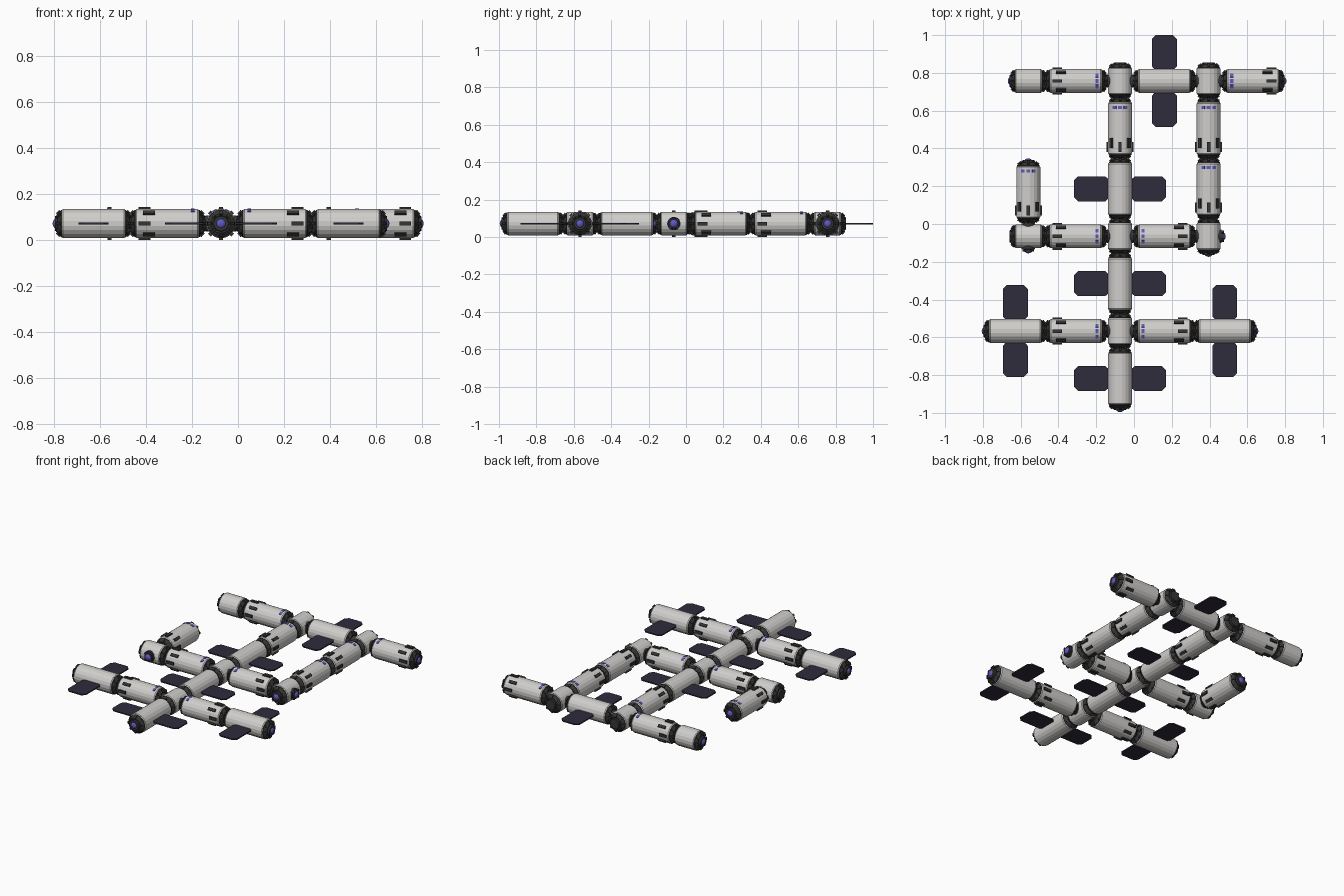
import bpy, bmesh, math
from mathutils import Matrix, Vector

if "Cube" in bpy.data.objects:
    bpy.data.objects.remove(bpy.data.objects["Cube"])

ZC, R = 0.0715, 0.064          # axis height, hull radius
L, A, B = 0.32, 0.0745, 0.091  # module length, node half width, node half length


def material(name, rgb):
    m = bpy.data.materials.new(name)
    m.diffuse_color = (*rgb, 1)
    m.use_nodes = True
    m.node_tree.nodes["Principled BSDF"].inputs["Base Color"].default_value = m.diffuse_color
    return m


HULL = material("hull_light_grey", (0.63, 0.62, 0.60))
DARK = material("fitting_dark_grey", (0.035, 0.035, 0.035))
PANEL = material("panel_dark_violet", (0.028, 0.025, 0.045))
BLUE = material("glass_blue", (0.11, 0.10, 0.55))


def finish(bm, name, mat, M, smooth=False):
    bmesh.ops.recalc_face_normals(bm, faces=bm.faces[:])
    me = bpy.data.meshes.new(name)
    bm.to_mesh(me)
    bm.free()
    me.transform(M)
    me.materials.append(mat)
    for p in me.polygons:
        p.use_smooth = smooth
    ob = bpy.data.objects.new(name, me)
    bpy.context.collection.objects.link(ob)


def lathe(bm, prof, n=20):
    """Closed solid turned around local X from (x, radius) points."""
    rings = []
    for x, r in prof:
        rings.append([bm.verts.new((x, r * math.cos((k + .5) * math.tau / n),
                                    r * math.sin((k + .5) * math.tau / n))) for k in range(n)])
    for a, b in zip(rings, rings[1:]):
        for k in range(n):
            bm.faces.new((a[k], a[(k + 1) % n], b[(k + 1) % n], b[k]))
    bm.faces.new(rings[0])
    bm.faces.new(rings[-1])


def box(bm, size, M):
    bmesh.ops.create_cube(bm, size=1, matrix=M @ Matrix.Diagonal((*size, 1)))


def around_x(deg):
    return Matrix.Rotation(math.radians(deg), 4, 'X')


def hull(name, M, half):
    bm = bmesh.new()
    lathe(bm, [(-half, R - .003), (-half + .004, R), (half - .004, R), (half, R - .003)])
    finish(bm, name + "_hull", HULL, M)


def end_cap(name, M, end, dome):
    """Dark cone with clamps at local +X, optional blue dome."""
    bm = bmesh.new()
    lathe(bm, [(end - .026, R - .003), (end - .019, R - .004), (end - .004, .042),
               (end - .004, .034), (end + .008, .032)])
    for k in range(8):
        box(bm, (.022, .013, .012), around_x(k * 45) @ Matrix.Translation((end - .008, 0, .047))
            @ Matrix.Rotation(math.radians(50), 4, 'Y'))
    finish(bm, name + "_end_cap", DARK, M)
    if dome:
        add_dome(name, M, end)


def add_dome(name, M, end):
    bm = bmesh.new()
    bmesh.ops.create_uvsphere(bm, u_segments=16, v_segments=10, radius=.026,
                              matrix=Matrix.Translation((end - .008, 0, 0)))
    finish(bm, name + "_dome", BLUE, M, True)


def side_port(name, M, dome):
    """Short docking collar on the side of a node, local +X outward."""
    bm = bmesh.new()
    lathe(bm, [(.045, .036), (A - .007, .036), (A - .005, .030), (A + .004, .028)], 16)
    for k in range(4):
        box(bm, (.016, .014, .010), around_x(45 + k * 90) @ Matrix.Translation((A - .002, 0, .030)))
    finish(bm, name + "_side_port", DARK, M)
    if dome:
        add_dome(name, M, A - .002)


def frame(x, y, deg):
    return Matrix.Translation((x, y, ZC)) @ Matrix.Rotation(math.radians(deg), 4, 'Z')


FLIP = Matrix.Rotation(math.pi, 4, 'Z')


def caps(name, M, end, domes):
    end_cap(name + "_fore", M, end, '+' in domes)
    end_cap(name + "_aft", M @ FLIP, end, '-' in domes)


def cabin(x, y, deg, domes=""):
    """Module with blue windows at local -X and grab bars at local +X."""
    M = frame(x, y, deg)
    hull("cabin", M, L / 2 - .024)
    caps("cabin", M, L / 2, domes)
    bm = bmesh.new()
    for k in range(8):
        box(bm, (.052, .018, .014), around_x(k * 45)
            @ Matrix.Translation((.098 if k % 2 == 0 else .078, 0, R + .0005)))
    finish(bm, "cabin_bars", DARK, M)
    bm = bmesh.new()
    for a in (-27, 0, 27):
        box(bm, (.016, .020, .006), around_x(a) @ Matrix.Translation((-.112, 0, R - .001)))
    finish(bm, "cabin_windows", BLUE, M)


def power(x, y, deg, domes=""):
    """Module with a pair of flat chamfered panels along local Y."""
    M = frame(x, y, deg)
    hull("power_module", M, L / 2 - .024)
    caps("power_module", M, L / 2, domes)
    for s in (1, -1):
        bm = bmesh.new()
        out = [(-.05, .05), (-.055, .066), (-.066, .078), (-.066, .222), (-.045, .243)]
        out += [(-px, py) for px, py in reversed(out)]
        f = bm.faces.new([bm.verts.new((px, py * s, -.004)) for px, py in out])
        ext = bmesh.ops.extrude_face_region(bm, geom=[f])
        bmesh.ops.translate(bm, vec=Vector((0, 0, .008)),
                            verts=[v for v in ext["geom"] if isinstance(v, bmesh.types.BMVert)])
        finish(bm, "solar_panel", PANEL, M)


def node(x, y, deg, domes="", ports="lr", port_domes=""):
    """Short junction; ports l / r sit on local +Y / -Y."""
    M = frame(x, y, deg)
    hull("node", M, B - .022)
    caps("node", M, B, domes)
    for p, a in (("l", 90), ("r", -90)):
        if p in ports:
            side_port("node", M @ Matrix.Rotation(math.radians(a), 4, 'Z'), p in port_domes)


# Grid positions derived from the part lengths
X0 = -.074
X1 = X0 + 2 * A + L              # right column
XM, XP = X0 - A - L / 2, X0 + A + L / 2
XL = XM - L / 2 - B              # left nodes
Y1 = .757
Y2 = Y1 - 2 * B - 2 * L
Y3 = Y2 - 2 * B - L
YA, YB = Y1 - B - L / 2, Y2 + B + L / 2

# Back row
node(XL, Y1, 0, "-", "")
cabin(XM, Y1, 180)
node(X0, Y1, 90)
power(XP, Y1, 0)
node(X1, Y1, 90)
cabin(X1 + A + L / 2, Y1, 0, "+")

# Columns between back and middle rows
cabin(X0, YA, -90)
power(X0, YB, 90)
cabin(X1, YA, -90)
cabin(X1, YB, -90)

# Middle row
node(XL, Y2, 0, "", "lr", "r")
cabin(XL, Y2 + A + L / 2, -90, "-")
cabin(XM, Y2, 180)
node(X0, Y2, 90)
cabin(XP, Y2, 0)
node(X1, Y2, 90, "-", "lr", "r")

# Front row and spine
power(X0, (Y2 + Y3) / 2, 90)
node(X0, Y3, 90)
cabin(XM, Y3, 180)
cabin(XP, Y3, 0)
power(XM - L, Y3, 0, "-")
power(XP + L, Y3, 0, "+")
power(X0, Y3 - B - L / 2, 90, "-")
